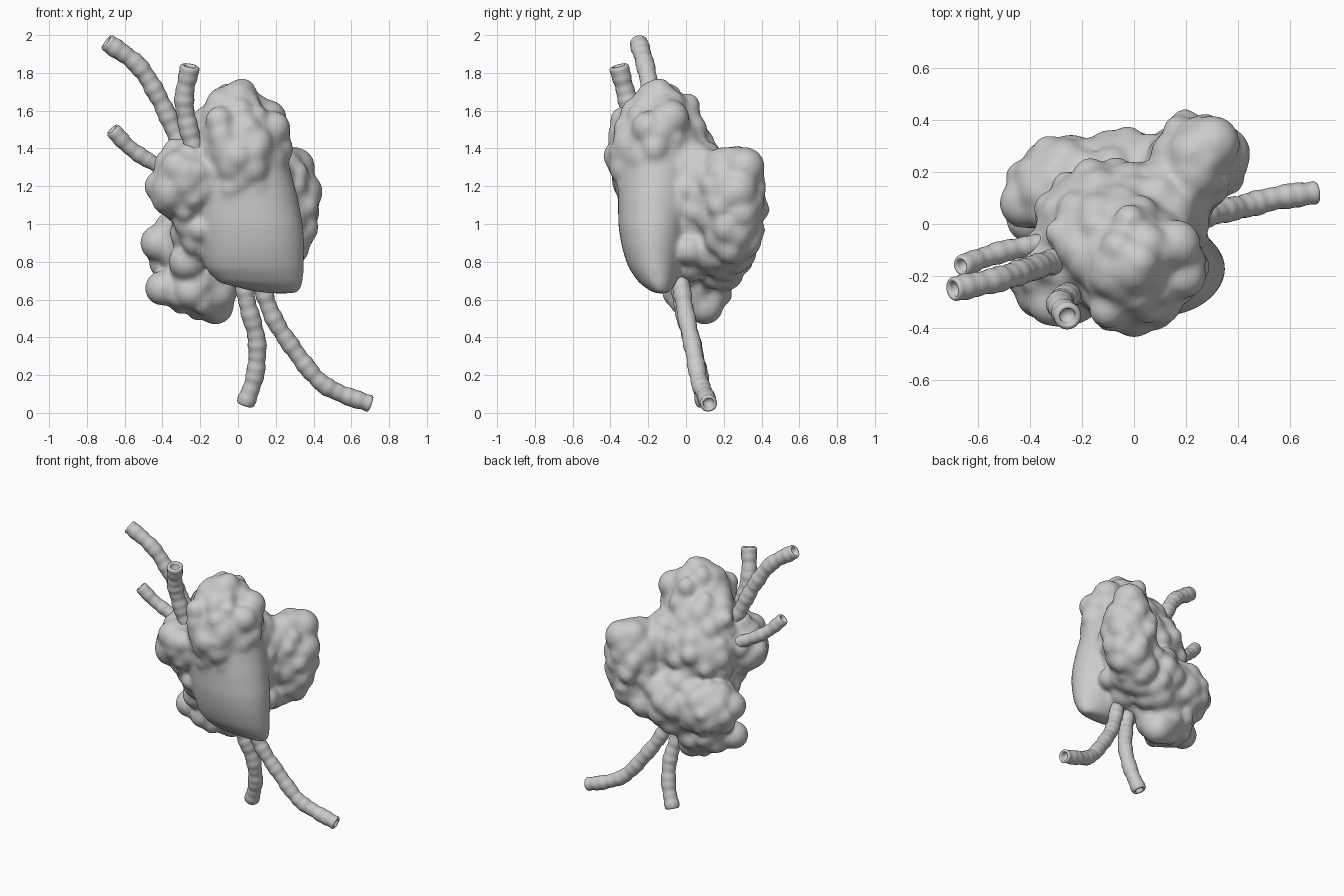
import bpy, bmesh, math, random
from mathutils import Vector, Matrix

random.seed(11)


def finish(bm, name):
    bmesh.ops.recalc_face_normals(bm, faces=bm.faces)
    for f in bm.faces:
        f.smooth = True
    me = bpy.data.meshes.new(name)
    bm.to_mesh(me)
    bm.free()
    ob = bpy.data.objects.new(name, me)
    bpy.context.collection.objects.link(ob)
    return ob


def loft(bm, rings):
    loops = [[bm.verts.new(p) for p in ring] for ring in rings]
    for a, b in zip(loops, loops[1:]):
        for i in range(len(a)):
            j = (i + 1) % len(a)
            bm.faces.new((a[i], a[j], b[j], b[i]))
    bm.faces.new(loops[0])
    bm.faces.new(loops[-1])


def ball(bm, c, r, sub=3):
    m = Matrix.Translation(c) @ Matrix.Diagonal((*r, 1))
    bmesh.ops.create_icosphere(bm, subdivisions=sub, radius=1, matrix=m)


def lobe(bm, c, outer, n):
    """Ellipsoid core covered with evenly spread, jittered nodules."""
    c = Vector(c)
    ball(bm, c, [r - 0.03 for r in outer], 4)
    for i in range(n):
        z = 1 - 2 * (i + 0.5) / n
        a = i * 2.39996 + random.uniform(-0.35, 0.35)
        s = math.sqrt(1 - z * z)
        d = Vector((s * math.cos(a), s * math.sin(a), z))
        r = random.uniform(0.055, 0.1)
        k = r - random.uniform(-0.01, 0.02)
        p = c + Vector([d[j] * (outer[j] - k) for j in range(3)])
        # keep the smooth front chamber clear
        if p.x > -0.17 and p.z < 1.13 and p.y < -0.06:
            continue
        ball(bm, p, (r, r, r * random.uniform(0.9, 1.3)))


# fused body: smooth chamber plus nodular lobes
bm = bmesh.new()
chamber = [(0.632, 0.24, -0.13, 0.07, 0.03), (0.645, 0.2, -0.135, 0.13, 0.055),
           (0.69, 0.12, -0.15, 0.225, 0.1), (0.76, 0.09, -0.165, 0.26, 0.135),
           (0.82, 0.08, -0.17, 0.27, 0.153), (0.88, 0.075, -0.173, 0.277, 0.167),
           (0.94, 0.068, -0.173, 0.281, 0.178), (1.0, 0.06, -0.172, 0.284, 0.187),
           (1.15, 0.03, -0.16, 0.285, 0.2), (1.3, 0.0, -0.15, 0.275, 0.205),
           (1.45, 0.0, -0.14, 0.22, 0.19), (1.55, 0.0, -0.14, 0.12, 0.12)]
rings = []
for z, cx, cy, rx, ry in chamber:
    ring = []
    for i in range(48):
        c, s = math.cos(i * math.tau / 48), math.sin(i * math.tau / 48)
        ring.append((cx + rx * math.copysign(abs(c) ** 0.85, c), cy + ry * s, z))
    rings.append(ring)
loft(bm, rings)

lobe(bm, (0.0, -0.15, 1.38), (0.28, 0.28, 0.31), 46)       # upper lobe
lobe(bm, (-0.01, -0.13, 1.56), (0.18, 0.21, 0.18), 24)     # crown
lobe(bm, (-0.1, -0.06, 1.38), (0.25, 0.21, 0.22), 30)      # upper left filler
lobe(bm, (-0.28, -0.2, 1.23), (0.2, 0.2, 0.22), 30)        # left shoulder
lobe(bm, (-0.2, -0.12, 1.02), (0.17, 0.18, 0.22), 24)      # left flank
lobe(bm, (-0.08, 0.03, 1.2), (0.31, 0.23, 0.27), 36)       # rear middle
lobe(bm, (0.12, 0.06, 1.16), (0.19, 0.2, 0.29), 30)        # right filler
lobe(bm, (0.25, 0.24, 1.1), (0.19, 0.2, 0.31), 36)         # back right lobe
lobe(bm, (0.12, 0.19, 0.9), (0.2, 0.18, 0.2), 28)          # lower right back
lobe(bm, (-0.26, 0.15, 0.88), (0.23, 0.21, 0.21), 32)      # lower left lobe
lobe(bm, (-0.21, 0.07, 0.67), (0.22, 0.19, 0.175), 28)     # lowest lobe
lobe(bm, (-0.03, 0.18, 0.88), (0.23, 0.19, 0.23), 28)      # lower back
# individually visible nodules
for x, y, z, r in [(0.0, -0.17, 1.66, 0.1), (-0.09, -0.2, 1.63, 0.085),
                   (0.16, -0.08, 1.56, 0.1), (0.19, -0.2, 1.51, 0.09),
                   (-0.1, -0.33, 1.55, 0.075), (0.0, -0.35, 1.36, 0.09),
                   (-0.04, -0.31, 1.19, 0.07), (0.1, -0.29, 1.2, 0.075),
                   (-0.28, -0.32, 1.28, 0.08), (-0.42, -0.2, 1.2, 0.08),
                   (-0.38, -0.25, 1.13, 0.08), (0.34, 0.27, 1.17, 0.11),
                   (0.3, 0.31, 1.3, 0.11), (0.23, 0.2, 1.3, 0.11),
                   (-0.42, 0.08, 0.9, 0.1), (-0.4, 0.02, 0.66, 0.095),
                   (-0.12, 0.1, 0.565, 0.1), (-0.25, -0.04, 0.64, 0.09),
                   (-0.27, -0.08, 0.8, 0.1), (0.02, -0.01, 0.75, 0.08),
                   (0.1, 0.02, 0.79, 0.1), (0.22, 0.02, 0.86, 0.08)]:
    ball(bm, (x, y, z), (r, r, r))
body = finish(bm, "nodular_body")
rm = body.modifiers.new("fuse", 'REMESH')
rm.mode = 'VOXEL'
rm.voxel_size = 0.012
rm.use_smooth_shade = True
sm = body.modifiers.new("soften", 'SMOOTH')
sm.factor = 0.5
sm.iterations = 28


def tube(name, pts, r):
    """Ribbed hollow-ended vessel along a smooth path."""
    P = [Vector(p) for p in pts]
    P = [2 * P[0] - P[1]] + P + [2 * P[-1] - P[-2]]
    path = []
    for k in range(1, len(P) - 2):
        a, b, c, d = P[k - 1:k + 3]
        n = max(4, round((c - b).length / 0.009))
        path += [0.5 * (2 * b + (c - a) * t + (2 * a - 5 * b + 4 * c - d) * t * t
                        + (3 * b - a - 3 * c + d) * t ** 3)
                 for t in [i / n for i in range(n)]]
    path.append(P[-2])
    rings, dist, ph = [], 0, random.uniform(0, 6)

    def ring(p, t, rad):
        u = t.cross(Vector((0, 1, 0))).normalized()
        v = t.cross(u).normalized()
        return [p + rad * (u * math.cos(i * math.tau / 20) + v * math.sin(i * math.tau / 20))
                for i in range(20)]

    for i, p in enumerate(path):
        t = (path[min(i + 1, len(path) - 1)] - path[max(i - 1, 0)]).normalized()
        if i:
            dist += (p - path[i - 1]).length
        w = 1 + 0.03 * math.sin(dist * 105 + ph) + 0.05 * math.sin(dist * 41 + 2 * ph)
        rings.append(ring(p, t, r * w))
    # rounded lip and recessed opening
    for off, k in [(0.008, 0.88), (0.008, 0.68), (-0.004, 0.58), (-0.04, 0.55)]:
        rings.append(ring(path[-1] + t * off, t, r * k))
    bm = bmesh.new()
    loft(bm, rings)
    finish(bm, name)


tube("upper_long_vessel", [(-0.25, -0.13, 1.32), (-0.33, -0.15, 1.48), (-0.42, -0.18, 1.67),
                           (-0.53, -0.215, 1.84), (-0.69, -0.25, 1.96)], 0.048)
tube("upper_short_vessel", [(-0.22, -0.26, 1.36), (-0.26, -0.28, 1.5), (-0.285, -0.31, 1.66),
                            (-0.255, -0.355, 1.83)], 0.05)
tube("side_vessel", [(-0.36, -0.08, 1.28), (-0.48, -0.1, 1.34), (-0.58, -0.13, 1.41),
                     (-0.66, -0.16, 1.495)], 0.041)
tube("lower_short_vessel", [(0.02, -0.04, 0.76), (0.05, -0.02, 0.58), (0.1, 0.03, 0.38),
                            (0.09, 0.07, 0.2), (0.04, 0.1, 0.05)], 0.047)
tube("lower_long_vessel", [(0.1, -0.04, 0.76), (0.18, 0.0, 0.52), (0.3, 0.04, 0.33),
                           (0.43, 0.07, 0.17), (0.55, 0.1, 0.1), (0.695, 0.12, 0.05)], 0.046)
